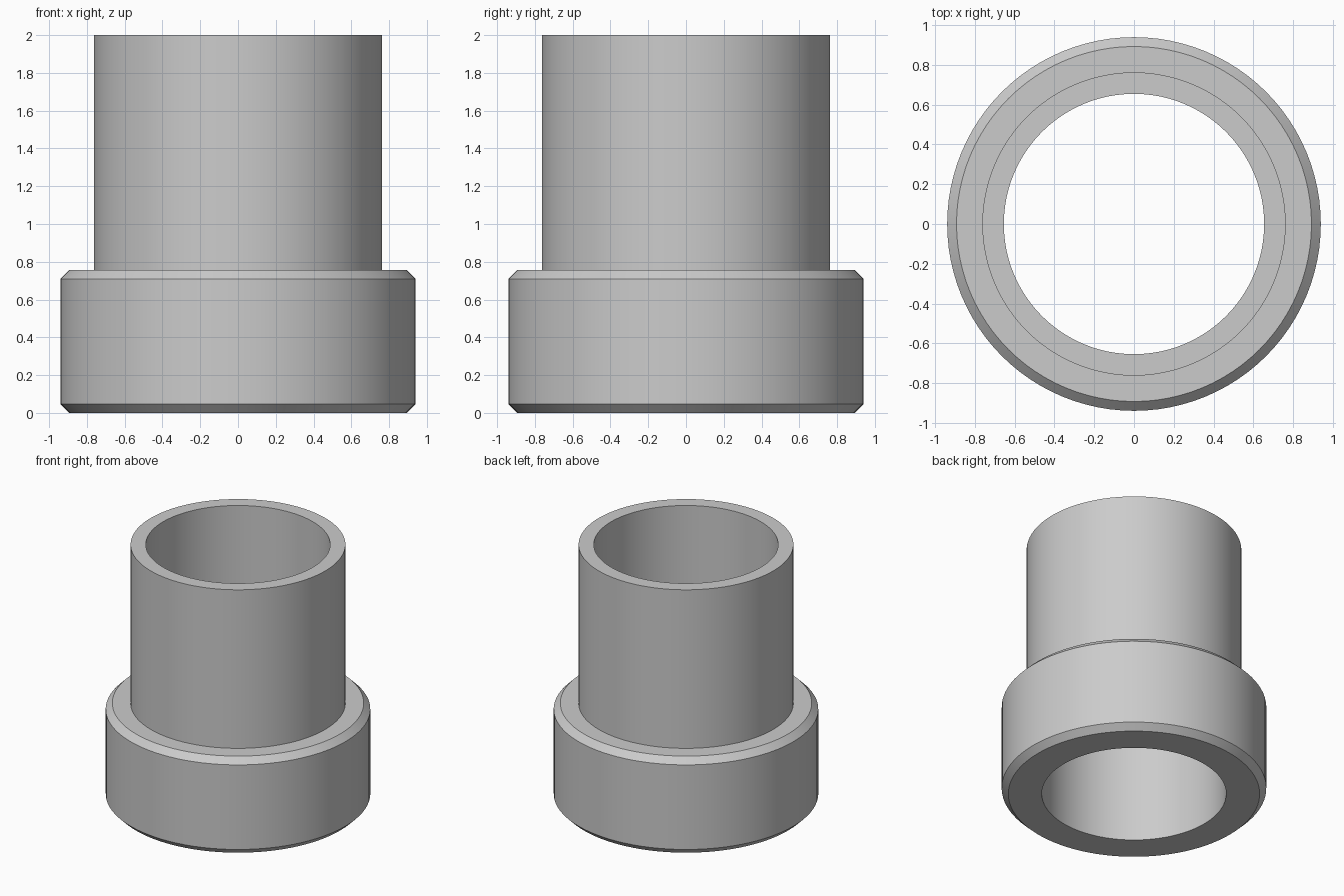
import bpy
import bmesh
import math

cube = bpy.data.objects.get("Cube")
if cube:
    bpy.data.objects.remove(cube, do_unlink=True)

SEGMENTS = 96
BORE, TUBE, COLLAR = 0.655, 0.763, 0.94
STEP, TOP, CHAMFER = 0.757, 2.0, 0.047

# Plain grey metal
grey = bpy.data.materials.new("grey_metal")
grey.use_nodes = True
colour = (0.6, 0.6, 0.6, 1.0)
grey.diffuse_color = colour
grey.node_tree.nodes["Principled BSDF"].inputs["Base Color"].default_value = colour


def lathe(name, profile):
    """Spin a closed (radius, height) profile around z."""
    bm = bmesh.new()
    rings = []
    for r, z in profile:
        angles = [math.tau * i / SEGMENTS for i in range(SEGMENTS)]
        rings.append([bm.verts.new((r * math.cos(a), r * math.sin(a), z)) for a in angles])
    for k, low in enumerate(rings):
        high = rings[(k + 1) % len(rings)]
        for i in range(SEGMENTS):
            j = (i + 1) % SEGMENTS
            bm.faces.new((low[i], low[j], high[j], high[i]))
    bmesh.ops.recalc_face_normals(bm, faces=bm.faces)
    mesh = bpy.data.meshes.new(name)
    bm.to_mesh(mesh)
    bm.free()
    mesh.materials.append(grey)
    obj = bpy.data.objects.new(name, mesh)
    bpy.context.collection.objects.link(obj)
    bpy.ops.object.select_all(action="DESELECT")
    obj.select_set(True)
    bpy.context.view_layer.objects.active = obj
    bpy.ops.object.shade_smooth_by_angle(angle=math.radians(30))
    return obj


# Flanged bushing: chamfered collar, straight tube and through bore
lathe("flanged_bushing", [
    (BORE, 0),
    (COLLAR - CHAMFER, 0),
    (COLLAR, CHAMFER),
    (COLLAR, STEP - CHAMFER),
    (COLLAR - CHAMFER, STEP),
    (TUBE, STEP),
    (TUBE, TOP),
    (BORE, TOP),
])
